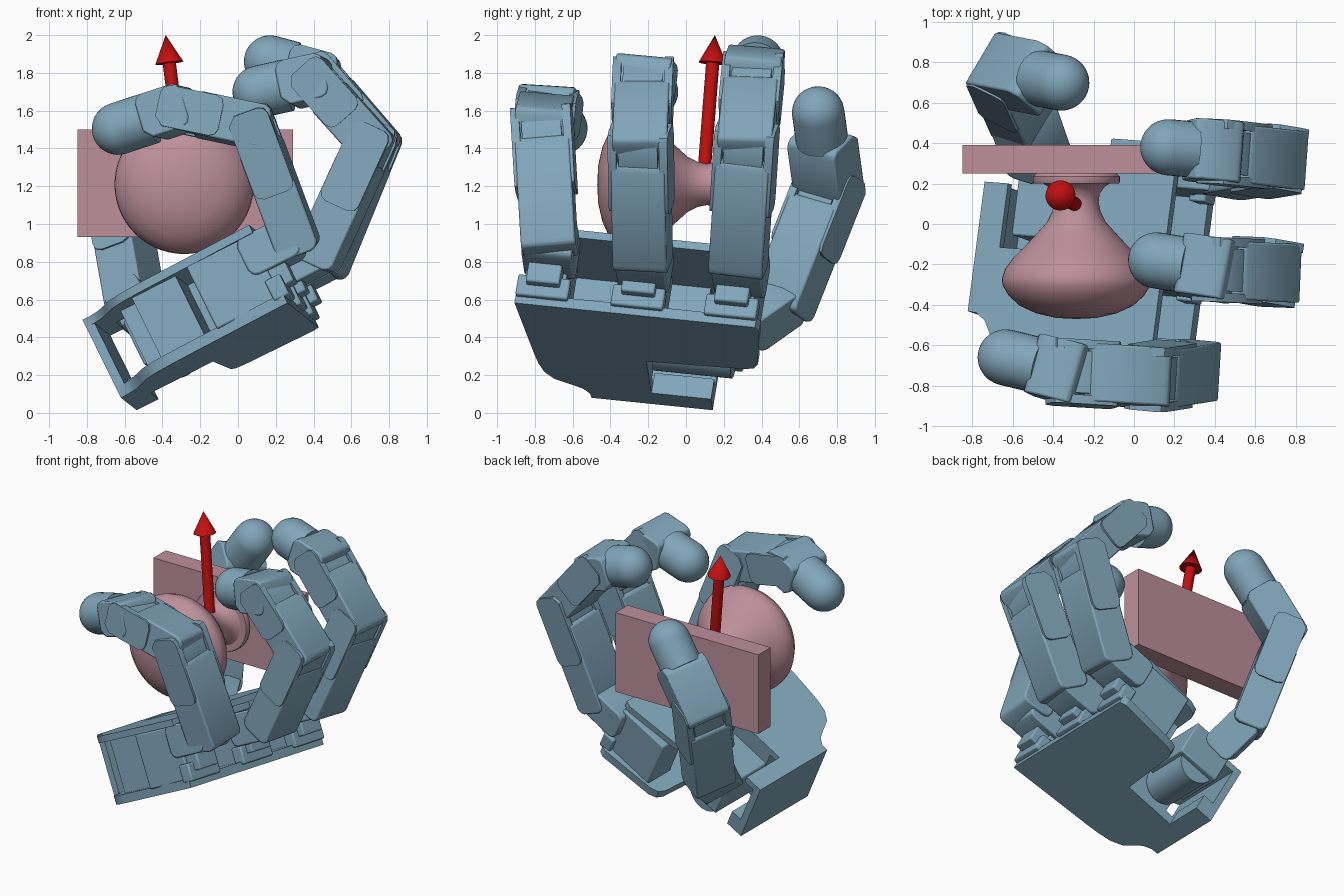
import bpy, bmesh, math
from mathutils import Vector, Matrix

if "Cube" in bpy.data.objects:
    bpy.data.objects.remove(bpy.data.objects["Cube"])

def mat(name, rgb):
    m = bpy.data.materials.new(name)
    m.diffuse_color = (*rgb, 1)
    m.use_nodes = True
    m.node_tree.nodes["Principled BSDF"].inputs["Base Color"].default_value = m.diffuse_color
    return m

BLUE = mat("blue_grey", (0.22, 0.38, 0.49))
PINK = mat("dusty_pink", (0.51, 0.28, 0.33))
RED = mat("red", (0.55, 0.005, 0.005))

def finish(name, bm, m, matrix=Matrix(), bevel=0, smooth=True):
    bmesh.ops.recalc_face_normals(bm, faces=bm.faces)
    me = bpy.data.meshes.new(name)
    bm.to_mesh(me)
    bm.free()
    me.materials.append(m)
    ob = bpy.data.objects.new(name, me)
    bpy.context.collection.objects.link(ob)
    ob.matrix_world = matrix
    if bevel:
        b = ob.modifiers.new("bevel", 'BEVEL')
        b.width, b.segments, b.limit_method = bevel, 2, 'ANGLE'
    if smooth:
        bpy.context.view_layer.objects.active = ob
        ob.select_set(True)
        bpy.ops.object.shade_smooth_by_angle(angle=math.radians(30))
        ob.select_set(False)
    return ob

def frame(x, y, z, o):
    m = Matrix((x, y, z)).transposed().to_4x4()
    m.translation = o
    return m

def box(name, lo, hi, matrix, bevel=0.01):
    lo, hi = Vector(lo), Vector(hi)
    bm = bmesh.new()
    bmesh.ops.create_cube(bm, size=1)
    for v in bm.verts:
        v.co = Vector([(c + 0.5) * (h - l) + l for c, l, h in zip(v.co, lo, hi)])
    return finish(name, bm, BLUE, matrix, bevel)

def prism(name, pts, z0, z1, matrix, bevel=0):
    bm = bmesh.new()
    f = bm.faces.new([bm.verts.new((x, y, z0)) for x, y in pts])
    r = bmesh.ops.extrude_face_region(bm, geom=[f])
    bmesh.ops.translate(bm, vec=(0, 0, z1 - z0),
                        verts=[g for g in r["geom"] if isinstance(g, bmesh.types.BMVert)])
    # keep the starting cap so the solid is closed
    if f not in bm.faces or not f.is_valid:
        bmesh.ops.holes_fill(bm, edges=bm.edges)
    return finish(name, bm, BLUE, matrix, bevel)

def lathe(name, prof, m, matrix, n=40):
    # profile of (radius, height) turned about local z
    bm = bmesh.new()
    vs = [bm.verts.new((r, 0, h)) for r, h in prof]
    es = [bm.edges.new(e) for e in zip(vs, vs[1:])]
    bmesh.ops.spin(bm, geom=vs + es, cent=(0, 0, 0), axis=(0, 0, 1),
                   angle=2 * math.pi, steps=n, use_merge=True)
    bmesh.ops.remove_doubles(bm, verts=bm.verts, dist=1e-4)
    return finish(name, bm, m, matrix)

def aim(a, b):
    a, b = Vector(a), Vector(b)
    m = (b - a).to_track_quat('Z', 'Y').to_matrix().to_4x4()
    m.translation = a
    return m

# Palm frame: u to the fingers, v to the thumb side, n out of the palm
u = Vector((0.89, -0.07, 0.45)).normalized()
v = Vector((0.13, 0.985, -0.1))
v = (v - u * v.dot(u)).normalized()
n = u.cross(v)
PALM = frame(u, v, n, Vector((-0.62, -0.5, 0.08)))

# Palm plates
heel = [(0, 0), (0, .65), (.13, .65), (.13, .33), (.5, .33)]
side = [(1.04, -.34), (.45, -.275), (.345, -.26), (.25, -.235), (.18, -.185),
        (.135, -.1), (.1, -.04), (.05, -.005)]
back = [(.53, .86), (.55, .91), (.6, .935), (1.0, .97), (1.04, .95)]
front = [(.52, .78), (.54, .83), (.6, .86), (1.0, .9), (1.04, .88)]
prism("palm_back_plate", heel + back + side, 0, 0.06, PALM)
prism("palm_front_plate", heel + front + side, 0.42, 0.465, PALM)
# Palm core, heel wall and thumb side wall
box("heel_wall", (0, 0, 0.01), (0.05, 0.65, 0.45), PALM, 0)
box("heel_lip", (0.04, 0.33, 0.01), (0.13, 0.65, 0.12), PALM, 0)
box("palm_core", (0.3, -0.2, 0.03), (0.56, 0.33, 0.43), PALM, 0)
box("core_bridge", (0.52, 0.3, 0.03), (0.6, 0.62, 0.43), PALM, 0)
box("heel_core", (0.2, 0.03, 0.05), (0.31, 0.33, 0.43), PALM, 0)
# Thumb motor
box("thumb_motor", (0.16, 0.4, 0.16), (0.47, 0.8, 0.42), PALM)
lathe("thumb_motor_can", [(0, 0), (.13, 0), (.13, .42), (0, .42)], BLUE,
      PALM @ Matrix.Translation((0.31, 0.34, 0.19)) @ Matrix.Rotation(-math.pi / 2, 4, 'X'))

def link(name, a, b, w, width=0.29, th=0.23, cheeks=True):
    # Finger link: rounded-end body plus side cheeks around the far joint
    a, b = Vector(a), Vector(b)
    d = (b - a).normalized()
    w = (w - d * w.dot(d)).normalized()
    M = frame(d, w.cross(d), w, a)
    L, h, c = (b - a).length, th / 2, 0.045
    def prof(s, e, k):
        return [(s, -k + c), (s, k - c), (s + c * .3, k - c * .3), (s + c, k), (e - c, k),
                (e - c * .3, k - c * .3), (e, k - c), (e, -k + c), (e - c, -k), (s + c, -k),
                (s + c * .3, -k + c * .3)]
    prism(name, prof(-0.09, L - 0.085, h), -width / 2, width / 2, M, 0.01)
    if cheeks:
        prism(name + "_neck", prof(L - 0.2, L + 0.06, h - 0.015), -width / 2 + .04, width / 2 - .04, M)
        for s in (-1, 1):
            z0, z1 = sorted((s * (width / 2 - 0.03), s * (width / 2 + 0.015)))
            prism(name + "_cheek", prof(L * 0.4, L + 0.09, h - 0.005), z0, z1, M)

def fingertip(name, a, b, w, block):
    # Last link: block, then a round capped tip
    a, b = Vector(a), Vector(b)
    d = (b - a).normalized()
    L = (b - a).length
    link(name + "_block", a, a + d * (block + 0.085), w, 0.3, 0.24, False)
    r = 0.139
    cap = [(0, block - .03), (r, block - .03), (r, L)]
    cap += [(r * math.cos(t), L + r * math.sin(t))
            for t in [i * math.pi / 16 for i in range(1, 8)]] + [(0, L + r)]
    lathe(name + "_tip", cap, BLUE, aim(a, b), 32)

# Fingers: knuckle, middle joint, end joint, tip centre
fingers = {
    "outer": [(.30, -.725, .93), (.08, -.76, 1.52), (-.33, -.735, 1.605), (-.635, -.66, 1.505)],
    "middle": [(.44, -.23, .86), (.70, -.24, 1.43), (.40, -.225, 1.765), (.11, -.18, 1.70)],
    "inner": [(.48, .28, .83), (.73, .32, 1.44), (.43, .355, 1.79), (.17, .38, 1.86)],
}
for (fname, j), q in zip(fingers.items(), (-0.2, 0.31, 0.81)):
    # motors in the palm end and the base block
    box(fname + "_motor", (0.64, q - .11, .05), (1.02, q + .11, .42), PALM)
    box(fname + "_motor_step", (0.98, q - .14, .04), (1.07, q + .14, .16), PALM)
    box(fname + "_motor_boss", (1.0, q - .09, .1), (1.12, q + .09, .24), PALM)
    root = Vector(j[0])
    link(fname + "_base", root - u * 0.2, root + u * 0.1, v, 0.27, 0.22, False)
    link(fname + "_proximal", j[0], j[1], v)
    link(fname + "_middle", j[1], j[2], v)
    fingertip(fname + "_distal", j[2], j[3], v, 0.17)

# Thumb
t = [Vector(p) for p in [(-.49, .36, .5), (-.55, .53, .62), (-.65, .755, 1.19), (-.36, .70, 1.59)]]
tw = (t[2] - t[1]).cross(t[3] - t[2]).normalized()
link("thumb_base", t[0], t[1] + (t[1] - t[0]) * 0.5, tw, 0.28, 0.22, False)
link("thumb_proximal", t[1], t[2], tw)
fingertip("thumb_distal", t[2], t[3], tw, 0.34)

# Door knob, turned about the y axis
knob = [(0, -.47), (.1, -.465), (.2, -.442), (.28, -.405), (.335, -.355), (.365, -.305), (.369, -.27),
        (.352, -.22), (.31, -.165), (.25, -.105), (.19, -.04), (.145, .01), (.12, .06), (.11, .11),
        (.115, .15), (.14, .185), (.165, .2), (.21, .2), (.215, .21), (.215, .235), (.2, .25), (0, .25)]
lathe("door_knob", knob, PINK,
      Matrix.Translation((-.285, 0, 1.21)) @ Matrix.Rotation(-math.pi / 2, 4, 'X'), 56)

# Door plate
plate = box("door_plate", (-.85, .25, .93), (.29, .39, 1.5), Matrix(), 0)
plate.data.materials[0] = PINK

# Arrow
A, B = Vector((-.28, .09, 1.2)), Vector((-.383, .153, 2.0))
H = (B - A).length
lathe("arrow", [(0, 0), (.035, 0), (.035, H - .15), (.075, H - .15), (0, H)], RED, aim(A, B), 24)
